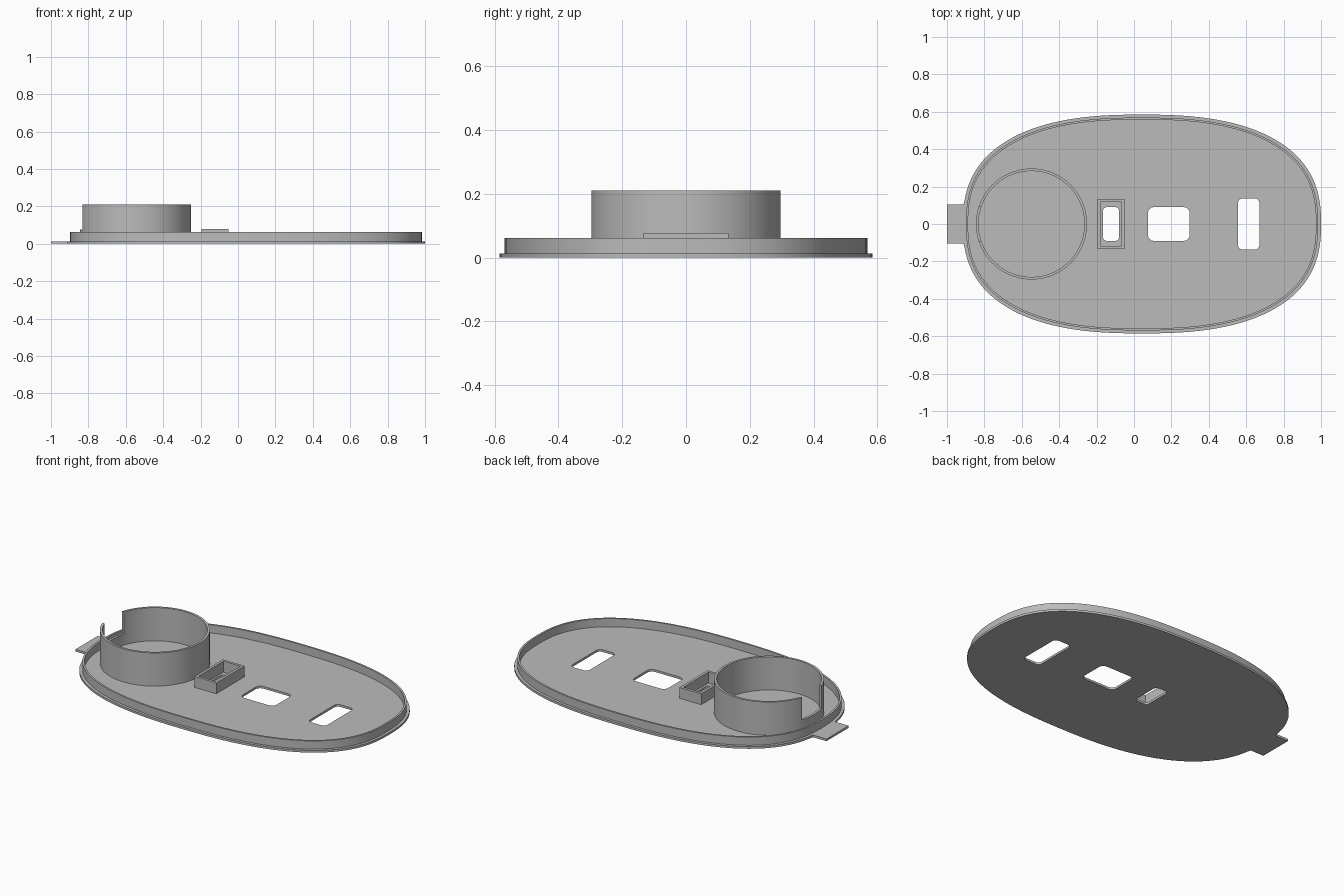
import bpy, bmesh
from math import sin, cos, pi, radians, copysign

cube = bpy.data.objects.get("Cube")
if cube:
    bpy.data.objects.remove(cube, do_unlink=True)

grey = bpy.data.materials.new("plain grey")
grey.use_nodes = True
colour = (0.5, 0.5, 0.5, 1)
grey.diffuse_color = colour
grey.node_tree.nodes["Principled BSDF"].inputs["Base Color"].default_value = colour

FLOOR = 0.013
CENTRE_X = 0.043
TAB_HALF = 0.104


def oval(rx, ry, n=128, power=2.5):
    """Superellipse outline."""
    pts = []
    for i in range(n):
        c, s = cos(2 * pi * i / n), sin(2 * pi * i / n)
        pts.append((CENTRE_X + rx * copysign(abs(c) ** (2 / power), c),
                    ry * copysign(abs(s) ** (2 / power), s)))
    return pts


def circle(cx, r, n=96):
    return [(cx + r * cos(2 * pi * i / n), r * sin(2 * pi * i / n)) for i in range(n)]


def rectangle(x0, x1, half, r=0.0, steps=6):
    """Rectangle outline, with rounded corners when r is given."""
    if not r:
        return [(x1, half), (x0, half), (x0, -half), (x1, -half)]
    pts = []
    corners = [(x1 - r, half - r), (x0 + r, half - r), (x0 + r, r - half), (x1 - r, r - half)]
    for k, (cx, cy) in enumerate(corners):
        for i in range(steps + 1):
            a = pi / 2 * (k + i / steps)
            pts.append((cx + r * cos(a), cy + r * sin(a)))
    return pts


def prism(name, loops, z0, z1):
    """Solid between two heights; loops after the first are holes."""
    bm = bmesh.new()
    edges = []
    for loop in loops:
        vs = [bm.verts.new((x, y, z0)) for x, y in loop]
        edges += [bm.edges.new((a, b)) for a, b in zip(vs, vs[1:] + vs[:1])]
    bmesh.ops.triangle_fill(bm, use_beauty=True, use_dissolve=False, edges=edges)
    top = bmesh.ops.extrude_face_region(bm, geom=bm.faces[:], use_keep_orig=True)
    verts = [g for g in top["geom"] if isinstance(g, bmesh.types.BMVert)]
    bmesh.ops.translate(bm, verts=verts, vec=(0, 0, z1 - z0))
    bmesh.ops.recalc_face_normals(bm, faces=bm.faces[:])
    mesh = bpy.data.meshes.new(name)
    bm.to_mesh(mesh)
    bm.free()
    mesh.materials.append(grey)
    obj = bpy.data.objects.new(name, mesh)
    bpy.context.collection.objects.link(obj)
    return obj


def activate(obj):
    bpy.ops.object.select_all(action='DESELECT')
    obj.select_set(True)
    bpy.context.view_layer.objects.active = obj


# Base plate outline with the square tab on its right end
outline = oval(0.957, 0.585)
upper = [p for p in outline if p[1] >= 0 and not (p[0] < 0 and p[1] < TAB_HALF)]
lower = [p for p in outline if p[1] < 0 and not (p[0] < 0 and p[1] > -TAB_HALF)]
tab = [(-0.912, TAB_HALF), (-1, TAB_HALF), (-1, -TAB_HALF), (-0.912, -TAB_HALF)]

# Three rounded openings through the plate
slot = rectangle(-0.166, -0.08, 0.09, 0.02)
middle_opening = rectangle(0.075, 0.297, 0.09, 0.03)
end_opening = rectangle(0.556, 0.67, 0.137, 0.025)
plate = prism("base_plate", [upper + tab + lower, slot, middle_opening, end_opening], 0, FLOOR)

# Raised lip set in from the plate edge
lip = prism("lip", [oval(0.941, 0.569), oval(0.93, 0.558)], FLOOR, 0.062)

# Slot collar
collar = prism("slot_collar", [rectangle(-0.194, -0.05, 0.133),
                               rectangle(-0.178, -0.066, 0.117)], FLOOR, 0.078)

# Round cup wall with a notch facing the tab
cup = prism("cup_wall", [circle(-0.548, 0.297), circle(-0.548, 0.283)], FLOOR, 0.211)
cutter = prism("notch_cutter", [rectangle(-0.95, -0.7, 0.092)], 0.077, 0.3)
cutter.hide_render = True
notch = cup.modifiers.new("notch", 'BOOLEAN')
notch.operation = 'DIFFERENCE'
notch.solver = 'EXACT'
notch.object = cutter
activate(cup)
bpy.ops.object.modifier_apply(modifier=notch.name)
bpy.data.objects.remove(cutter, do_unlink=True)

# Smooth the curved walls, keep the rims sharp
for obj in (plate, lip, collar, cup):
    activate(obj)
    bpy.ops.object.shade_smooth_by_angle(angle=radians(30))
